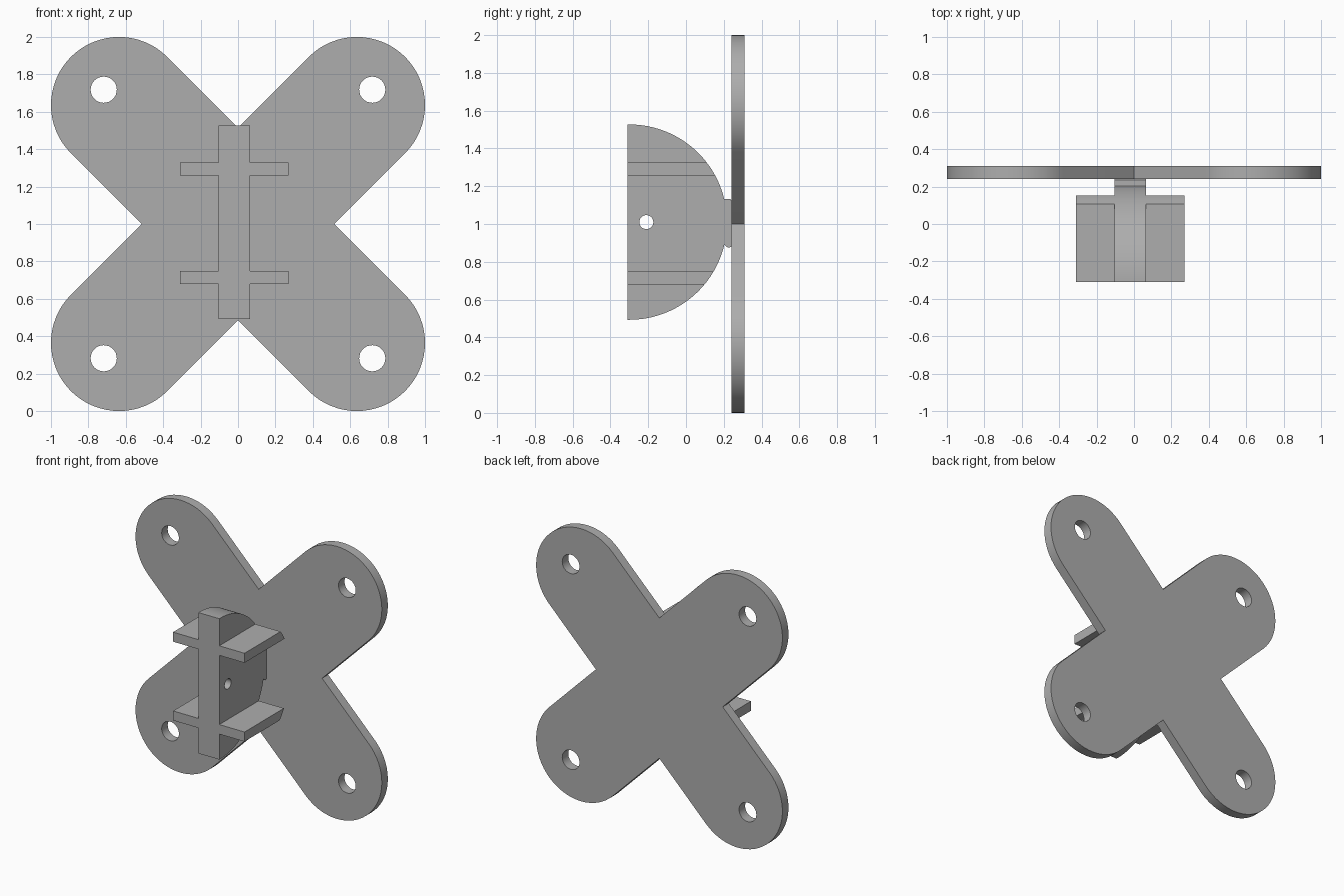
import bpy
import bmesh
from math import sin, cos, pi, sqrt, asin, radians

cube = bpy.data.objects.get("Cube")
if cube:
    bpy.data.objects.remove(cube, do_unlink=True)

grey = bpy.data.materials.new("plain grey")
grey.use_nodes = True
colour = (0.42, 0.42, 0.42, 1)
grey.diffuse_color = colour
grey.node_tree.nodes["Principled BSDF"].inputs["Base Color"].default_value = colour


def arc(cu, cv, r, start, end, steps):
    """Points along an arc, both ends included."""
    return [(cu + r * cos(start + (end - start) * i / steps),
             cv + r * sin(start + (end - start) * i / steps)) for i in range(steps + 1)]


def circle(cu, cv, r):
    return arc(cu, cv, r, 0, 2 * pi, 32)[:-1]


def prism(name, loops, axis, near, far):
    """Fill an outline (with hole loops) and extrude it along x or y."""
    def place(u, v):
        return (near, u, v) if axis == "x" else (u, near, v)

    bm = bmesh.new()
    for loop in loops:
        verts = [bm.verts.new(place(u, v)) for u, v in loop]
        for i, v in enumerate(verts):
            bm.edges.new((verts[i - 1], v))
    normal = (1, 0, 0) if axis == "x" else (0, 1, 0)
    bmesh.ops.triangle_fill(bm, use_beauty=True, edges=bm.edges[:], normal=normal)
    out = bmesh.ops.extrude_face_region(bm, geom=bm.faces[:], use_keep_orig=True)
    moved = [g for g in out["geom"] if isinstance(g, bmesh.types.BMVert)]
    bmesh.ops.translate(bm, verts=moved, vec=[n * (far - near) for n in normal])
    bmesh.ops.recalc_face_normals(bm, faces=bm.faces[:])
    mesh = bpy.data.meshes.new(name)
    bm.to_mesh(mesh)
    bm.free()
    mesh.materials.append(grey)
    mesh.shade_smooth()
    mesh.set_sharp_from_angle(angle=radians(30))
    obj = bpy.data.objects.new(name, mesh)
    bpy.context.collection.objects.link(obj)
    return obj


# Cross-shaped back plate with round arm ends and a bolt hole in each arm
notch = 0.515
arm_r = notch / sqrt(2)
arm_c = 1 - arm_r
hole_c = 0.718
outline, holes = [], []
for k in range(4):
    a = pi / 4 + k * pi / 2
    su, sv = cos(a) * sqrt(2), sin(a) * sqrt(2)
    outline += arc(arm_c * su, 1 + arm_c * sv, arm_r, a - pi / 2, a + pi / 2, 32)
    outline.append((notch * cos(a + pi / 4), 1 + notch * sin(a + pi / 4)))
    holes.append(circle(hole_c * su, 1 + hole_c * sv, 0.07))
prism("back_plate", [outline] + holes, "y", 0.24, 0.31)

# Half-disc web, with a short neck joining it to the plate
front, mid_y, mid_z, radius = -0.31, -0.30, 1.01, 0.517
left, right = 0.065, -0.105
neck_low, neck_high = 0.89, 1.132
low_a = asin((neck_low - mid_z) / radius)
high_a = asin((neck_high - mid_z) / radius)
web = [(front, mid_z - radius)]
web += arc(mid_y, mid_z, radius, -pi / 2, low_a, 28)
web += [(0.212, 0.882), (0.222, 0.875), (0.232, 0.875), (0.24, 0.882),
        (0.24, 1.125), (0.235, neck_high)]
web += arc(mid_y, mid_z, radius, high_a, pi / 2, 28)
web.append((front, mid_z + radius))
prism("web", [web, circle(-0.21, mid_z, 0.037)], "x", right, left)

# Side fins, trimmed to the curve of the web
for level, z0, z1 in (("upper", 1.258, 1.328), ("lower", 0.68, 0.75)):
    a0, a1 = asin((z0 - mid_z) / radius), asin((z1 - mid_z) / radius)
    fin = [(front, z0)] + arc(mid_y, mid_z, radius, a0, a1, 5) + [(front, z1)]
    prism(level + "_left_fin", [fin], "x", left, 0.27)
    prism(level + "_right_fin", [fin], "x", -0.31, right)
